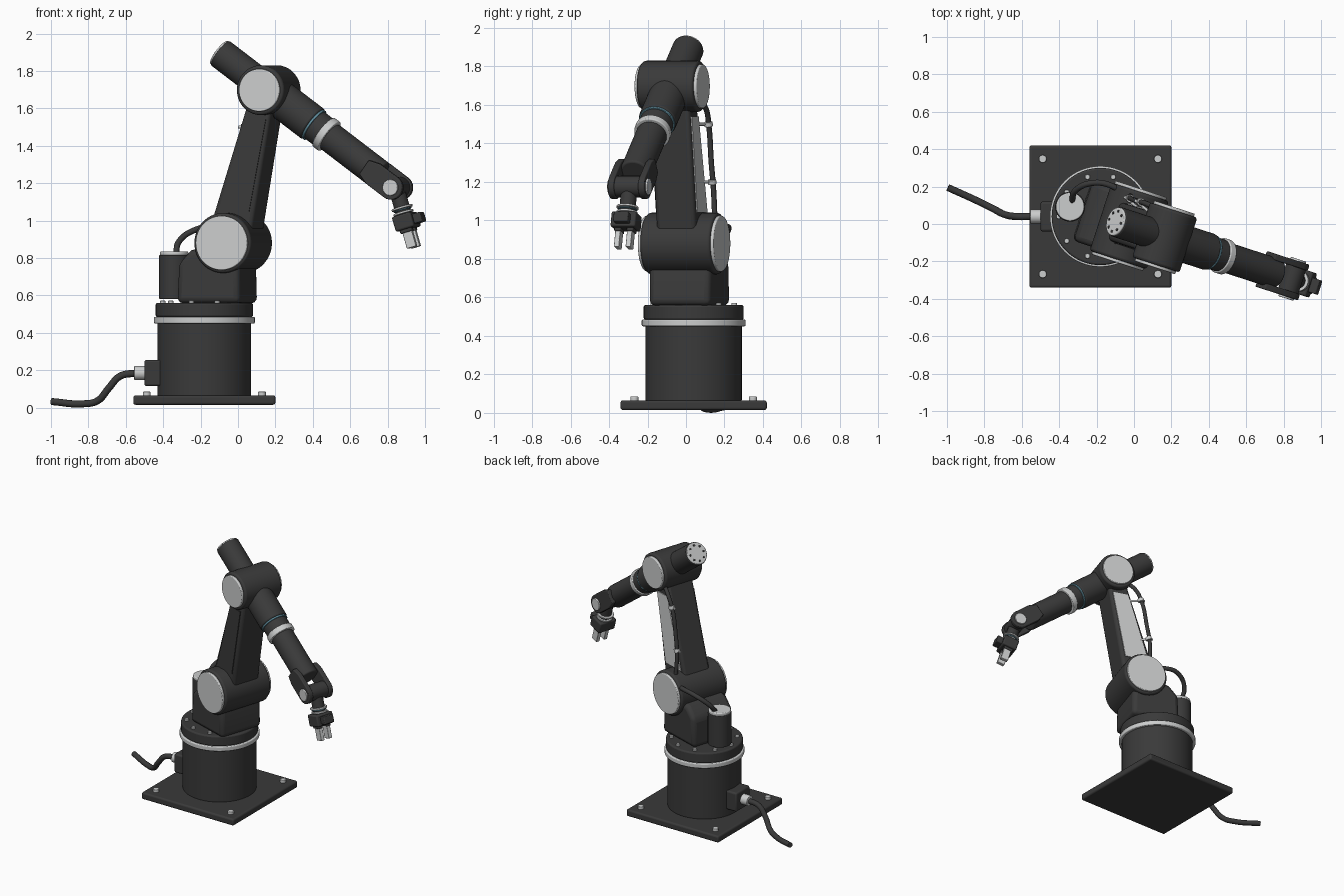
import bpy, bmesh
from math import sin, cos, pi, radians, hypot
from mathutils import Matrix, Vector

cube = bpy.data.objects.get("Cube")
if cube:
    bpy.data.objects.remove(cube)


def material(name, rgb):
    m = bpy.data.materials.new(name)
    m.use_nodes = True
    m.diffuse_color = (*rgb, 1)
    bsdf = m.node_tree.nodes["Principled BSDF"]
    bsdf.inputs["Base Color"].default_value = (*rgb, 1)
    bsdf.inputs["Roughness"].default_value = 0.6
    return m


DARK = material("charcoal", (0.042, 0.042, 0.042))
SILVER = material("silver", (0.6, 0.61, 0.61))
BLUE = material("dull_blue", (0.12, 0.27, 0.34))

# The base sits on its own centre; the arm turns about that centre
BASE = Matrix.Translation((-0.18, 0.04, 0))
ARM = BASE @ Matrix.Rotation(radians(-18), 4, "Z")


def finish(obj, mat, frame, bevel=0):
    obj.data.materials.append(mat)
    obj.matrix_world = frame
    bpy.ops.object.select_all(action="DESELECT")
    obj.select_set(True)
    bpy.context.view_layer.objects.active = obj
    bpy.ops.object.shade_smooth_by_angle(angle=radians(35))
    if bevel:
        mod = obj.modifiers.new("edge", "BEVEL")
        mod.width = bevel
        mod.segments = 3
        mod.limit_method = "ANGLE"
        mod.angle_limit = radians(40)


def to_object(name, bm, mat, frame, bevel):
    bmesh.ops.recalc_face_normals(bm, faces=bm.faces)
    mesh = bpy.data.meshes.new(name)
    bm.to_mesh(mesh)
    bm.free()
    obj = bpy.data.objects.new(name, mesh)
    bpy.context.collection.objects.link(obj)
    finish(obj, mat, frame, bevel)


def rod(name, a, b, r, mat=DARK, bevel=0, frame=ARM, sides=48):
    """Cylinder from point a to point b."""
    a, b = Vector(a), Vector(b)
    place = Matrix.Translation((a + b) / 2) @ (b - a).to_track_quat("Z", "Y").to_matrix().to_4x4()
    bm = bmesh.new()
    bmesh.ops.create_cone(bm, cap_ends=True, segments=sides, radius1=r, radius2=r,
                          depth=(b - a).length, matrix=place)
    to_object(name, bm, mat, frame, bevel)


def prism(name, outline, v0, v1, mat=DARK, bevel=0, frame=ARM):
    """Side outline (forward, up) extruded across from v0 to v1."""
    bm = bmesh.new()
    face = bm.faces.new([bm.verts.new((u, v0, z)) for u, z in outline])
    new = bmesh.ops.extrude_face_region(bm, geom=[face])["geom"]
    bmesh.ops.translate(bm, vec=(0, v1 - v0, 0), verts=[g for g in new if isinstance(g, bmesh.types.BMVert)])
    to_object(name, bm, mat, frame, bevel)


def cable(name, points, r, frame=ARM):
    cu = bpy.data.curves.new(name, "CURVE")
    cu.dimensions = "3D"
    cu.bevel_depth = r
    cu.bevel_resolution = 4
    cu.use_fill_caps = True
    sp = cu.splines.new("BEZIER")
    sp.bezier_points.add(len(points) - 1)
    for p, co in zip(sp.bezier_points, points):
        p.co = co
        p.handle_left_type = p.handle_right_type = "AUTO"
    obj = bpy.data.objects.new(name, cu)
    bpy.context.collection.objects.link(obj)
    bpy.ops.object.select_all(action="DESELECT")
    obj.select_set(True)
    bpy.context.view_layer.objects.active = obj
    bpy.ops.object.convert(target="MESH")
    finish(bpy.context.object, DARK, frame)


def rect(u0, u1, z0, z1):
    return [(u0, z0), (u1, z0), (u1, z1), (u0, z1)]


# Base plate, bolts and pedestal
prism("base_plate", rect(-0.38, 0.38, 0.015, 0.065), -0.38, 0.38, bevel=0.012, frame=BASE)
for i in (-1, 1):
    for j in (-1, 1):
        x, y = 0.308 * i, 0.308 * j
        rod("plate_bolt", (x, y, 0.06), (x, y, 0.085), 0.021, SILVER, 0.004, BASE, 16)
rod("pedestal", (0, 0, 0.06), (0, 0, 0.46), 0.25, bevel=0.008, frame=BASE, sides=64)
rod("pedestal_ring", (0, 0, 0.45), (0, 0, 0.485), 0.27, SILVER, 0.006, BASE, 64)
rod("turntable", (0, 0, 0.484), (0, 0, 0.56), 0.26, DARK, 0.01, BASE, 64)
for i in range(10):
    a = 2 * pi * i / 10
    x, y = 0.222 * cos(a), 0.222 * sin(a)
    rod("turntable_bolt", (x, y, 0.55), (x, y, 0.572), 0.014, SILVER, 0.003, BASE, 12)

# Power plug and floor cable
prism("plug_box", rect(-0.32, -0.22, 0.115, 0.255), -0.08, 0.08, bevel=0.012, frame=BASE)
rod("plug_collar", (-0.375, 0, 0.185), (-0.315, 0, 0.185), 0.037, SILVER, 0.004, BASE)
cable("floor_cable", [(-0.36, 0, 0.185), (-0.45, 0, 0.168), (-0.51, 0.01, 0.105), (-0.57, 0.04, 0.037),
                      (-0.65, 0.08, 0.02), (-0.815, 0.155, 0.032)], 0.019, BASE)

# Turret block and its motor
prism("turret", [(-0.105, 0.558), (0.25, 0.558), (0.245, 0.74), (0.22, 0.84), (0.04, 0.86),
                 (-0.03, 0.84), (-0.095, 0.77)], -0.168, 0.168, bevel=0.03)
rod("turret_motor", (-0.17, 0, 0.58), (-0.17, 0, 0.815), 0.08, bevel=0.005)
rod("motor_cap", (-0.17, 0, 0.81), (-0.17, 0, 0.835), 0.076, SILVER, 0.006)
cable("motor_cable", [(-0.17, 0.03, 0.82), (-0.17, 0.09, 0.89), (-0.09, 0.16, 0.955),
                      (0.0, 0.175, 0.965), (0.08, 0.155, 0.95)], 0.016)

# Shoulder and elbow barrels with pale end caps
SHOULDER = (0.162, 0.88)
ELBOW = (0.362, 1.697)
for name, (u, z), r, cap_r, w in (("shoulder", SHOULDER, 0.16, 0.145, 0.207),
                                  ("elbow", ELBOW, 0.133, 0.114, 0.17)):
    rod(name + "_barrel", (u, 0.016 - w, z), (u, w - 0.016, z), r, bevel=0.014, sides=64)
    for side in (-1, 1):
        rod(name + "_cap", (u, side * (w - 0.02), z), (u, side * w, z), cap_r, SILVER, 0.005, sides=64)


# Tapered upper arm with a cover on each side
def taper(z0, half0, z1, half1):
    k = (ELBOW[0] - SHOULDER[0]) / (ELBOW[1] - SHOULDER[1])
    c0, c1 = (SHOULDER[0] + k * (z - SHOULDER[1]) for z in (z0, z1))
    return [(c0 - half0, z0), (c0 + half0, z0), (c1 + half1, z1), (c1 - half1, z1)]


prism("upper_arm", taper(0.88, 0.127, 1.69, 0.066), -0.108, 0.108, bevel=0.022)
cover = taper(1.04, 0.085, 1.54, 0.058)
prism("arm_cover_right", cover, -0.113, -0.1)
prism("arm_cover_left", cover, 0.1, 0.114, SILVER)

# Arm cable and its clips
cable("arm_cable", [(0.29, 0.125, 1.63), (0.225, 0.14, 1.58), (0.175, 0.14, 1.49), (0.135, 0.14, 1.3),
                    (0.115, 0.145, 1.17), (0.12, 0.155, 1.0)], 0.014)
for u, z in ((0.178, 1.5), (0.118, 1.2)):
    rod("cable_clip", (u, 0.14, z - 0.012), (u + 0.006, 0.14, z + 0.012), 0.022, SILVER, 0.003, sides=20)
    rod("clip_pin", (u - 0.03, 0.14, z), (u + 0.1, 0.09, z), 0.008, SILVER, sides=12)


# Forearm: stations run along its axis from the elbow
SLOPE = radians(36)


def fore(s, n=0):
    return (ELBOW[0] + s * cos(SLOPE) + n * sin(SLOPE), ELBOW[1] - s * sin(SLOPE) + n * cos(SLOPE))


def fore_rod(name, s0, s1, r, mat=DARK, bevel=0.005, v=0, n=0, sides=48):
    (a, b), (c, d) = fore(s0, n), fore(s1, n)
    rod(name, (a, v, b), (c, v, d), r, mat, bevel, sides=sides)


fore_rod("rear_motor", -0.335, 0, 0.082)
fore_rod("rear_cap", -0.345, -0.33, 0.078, SILVER)
for i in range(8):
    a = 2 * pi * i / 8
    fore_rod("rear_cap_bolt", -0.348, -0.34, 0.008, DARK, 0, 0.056 * cos(a), 0.056 * sin(a), 10)
fore_rod("forearm_root", 0, 0.31, 0.1, bevel=0.01)
fore_rod("blue_ring", 0.309, 0.322, 0.096, BLUE, 0.003)
fore_rod("forearm_neck", 0.315, 0.39, 0.088)
fore_rod("silver_ring", 0.382, 0.422, 0.096, SILVER)
fore_rod("forearm_tube", 0.42, 0.775, 0.081, bevel=0.01)

# Wrist fork with rounded tips, cross barrel and pin caps
PIN = 0.886
wu, wz = fore(PIN)
fork = [fore(0.7, 0.045), fore(0.7, -0.045), fore(0.76, -0.065)]
fork += [fore(PIN + 0.065 * cos(a), 0.065 * sin(a)) for a in (-pi / 2 + pi * i / 14 for i in range(15))]
fork += [fore(0.76, 0.065)]
for side in (-1, 1):
    prism("wrist_fork", fork, side * 0.066, side * 0.1, bevel=0.006)
    rod("wrist_pin_cap", (wu, side * 0.095, wz), (wu, side * 0.11, wz), 0.043, SILVER, 0.004)
rod("wrist_barrel", (wu, -0.08, wz), (wu, 0.08, wz), 0.056)


# Hand: stations run down from the wrist pin
def hand(t, n=0):
    k = hypot(0.29, 0.957)
    return (wu + (0.29 * t + 0.957 * n) / k, wz + (0.29 * n - 0.957 * t) / k)


def hand_box(name, t0, t1, n0, n1, v0, v1, mat=DARK, bevel=0.006):
    prism(name, [hand(t0, n0), hand(t1, n0), hand(t1, n1), hand(t0, n1)], v0, v1, mat, bevel)


for name, t0, t1, r, mat in (("hand_neck", 0, 0.17, 0.042, DARK), ("hand_flange", 0.108, 0.12, 0.058, SILVER),
                             ("hand_blue_ring", 0.122, 0.128, 0.05, BLUE),
                             ("hand_disc", 0.135, 0.147, 0.055, SILVER)):
    (a, b), (c, d) = hand(t0), hand(t1)
    rod(name, (a, 0, b), (c, 0, d), r, mat, 0.003)
hand_box("hand_block", 0.15, 0.232, -0.052, 0.056, -0.068, 0.068, bevel=0.01)
hand_box("hand_front", 0.165, 0.218, 0.05, 0.1, -0.04, 0.04)
for side in (-1, 1):
    hand_box("finger_mount", 0.2, 0.25, -0.034, 0.034, side * 0.016, side * 0.052)
    hand_box("finger", 0.235, 0.335, -0.024, 0.03, side * 0.018, side * 0.046, SILVER, 0.004)
